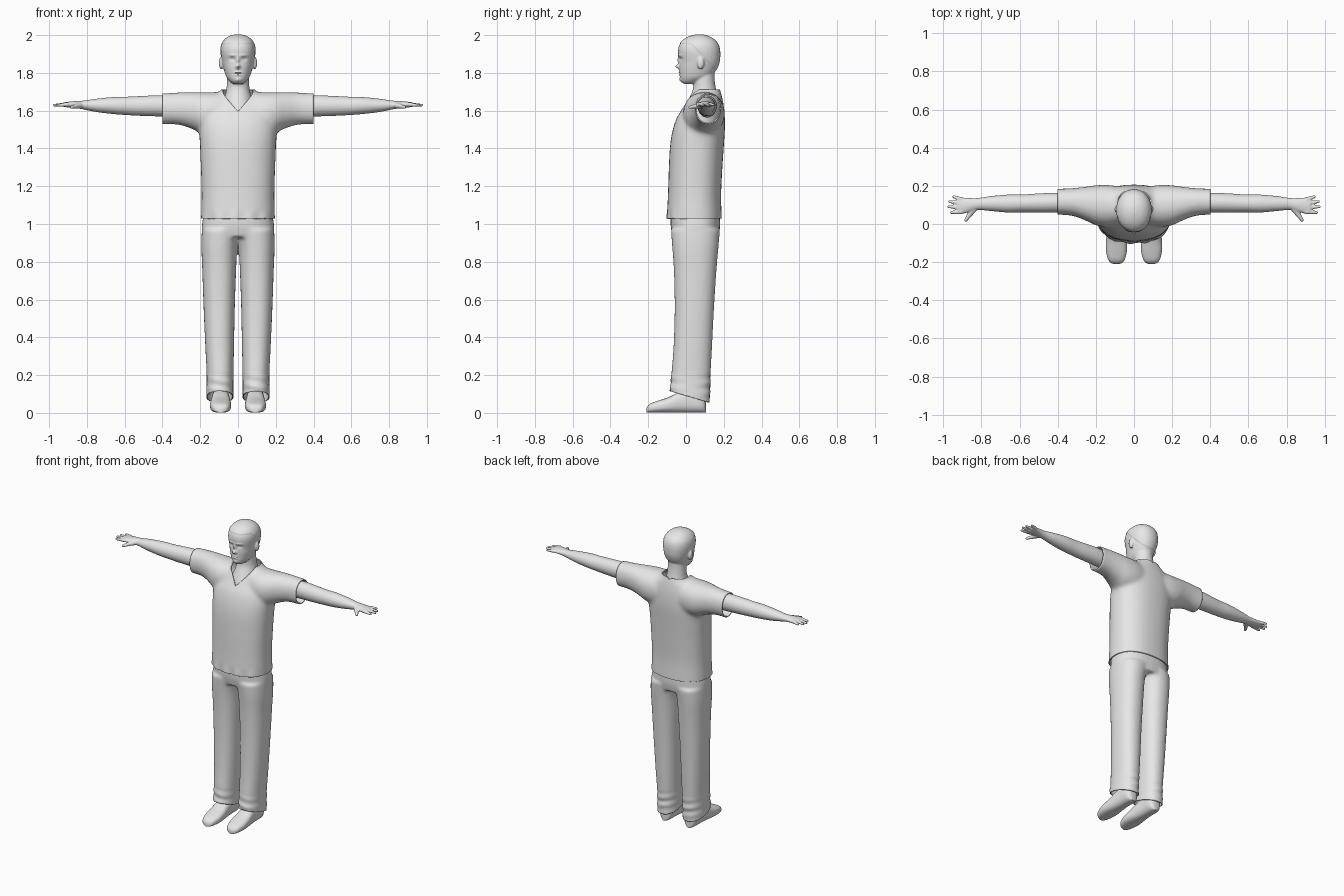
import bpy, bmesh, math
from mathutils import Vector, Matrix

if "Cube" in bpy.data.objects:
    bpy.data.objects.remove(bpy.data.objects["Cube"])

grey = bpy.data.materials.new("plain grey")
grey.diffuse_color = (0.8, 0.8, 0.8, 1)
grey.use_nodes = True
grey.node_tree.nodes["Principled BSDF"].inputs["Base Color"].default_value = grey.diffuse_color


def smooth_rings(rings, steps=4):
    """Catmull-Rom interpolation between cross-sections."""
    out = []
    for i in range(len(rings) - 1):
        a, b, c, d = (Vector(rings[min(max(k, 0), len(rings) - 1)]) for k in (i - 1, i, i + 1, i + 2))
        for s in range(steps):
            t = s / steps
            out.append(0.5 * (2 * b + (c - a) * t + (2 * a - 5 * b + 4 * c - d) * t ** 2
                              + (3 * b - a - 3 * c + d) * t ** 3))
    return out + [Vector(rings[-1])]


def loft(bm, rings, axis, power=2.0, side=1, n=32):
    """Closed tube; each ring is (t, u, v, radius u, radius v) along the axis."""
    loops = []
    for t, u, v, ru, rv in smooth_rings([tuple(r) for r in rings]):
        loop = []
        for k in range(n):
            c, s = math.cos(2 * math.pi * k / n), math.sin(2 * math.pi * k / n)
            p = u + math.copysign(abs(c) ** (2 / power), c) * max(ru, 0.001)
            q = v + math.copysign(abs(s) ** (2 / power), s) * max(rv, 0.001)
            x, y, z = {'x': (t, p, q), 'y': (p, t, q), 'z': (p, q, t)}[axis]
            loop.append(bm.verts.new((x * side, y, z)))
        loops.append(loop)
    for a, b in zip(loops, loops[1:]):
        for k in range(n):
            bm.faces.new((a[k], a[(k + 1) % n], b[(k + 1) % n], b[k]))
    bm.faces.new(loops[0])
    bm.faces.new(loops[-1])


def ball(bm, centre, size):
    m = Matrix.Translation(centre) @ Matrix.Diagonal((*size, 1))
    bmesh.ops.create_uvsphere(bm, u_segments=20, v_segments=12, radius=1, matrix=m)


def finger(bm, a, b, r0, r1, side):
    a, b = Vector(a), Vector(b)
    for k in range(13):
        p, r = a.lerp(b, k / 12), r0 + (r1 - r0) * k / 12
        ball(bm, (p.x * side, p.y, p.z), (r, r, r * 0.9))


def fuse(bm, voxel, rounds):
    """Melt overlapping solids into one skin and return it as a bmesh."""
    bmesh.ops.recalc_face_normals(bm, faces=bm.faces)
    me = bpy.data.meshes.new("raw")
    bm.to_mesh(me)
    bm.free()
    ob = bpy.data.objects.new("raw", me)
    bpy.context.collection.objects.link(ob)
    mod = ob.modifiers.new("fuse", 'REMESH')
    mod.mode, mod.voxel_size = 'VOXEL', voxel
    mod = ob.modifiers.new("soften", 'SMOOTH')
    mod.factor, mod.iterations = 0.5, rounds
    ev = ob.evaluated_get(bpy.context.evaluated_depsgraph_get())
    out = bmesh.new()
    out.from_mesh(ev.to_mesh())
    ev.to_mesh_clear()
    bpy.data.objects.remove(ob)
    return out


def cut(bm, co, no, clear=True):
    geom = bm.verts[:] + bm.edges[:] + bm.faces[:]
    bmesh.ops.bisect_plane(bm, geom=geom, dist=1e-6, plane_co=co, plane_no=no, clear_outer=clear)


def finish(bm, name, thickness=0):
    bmesh.ops.recalc_face_normals(bm, faces=bm.faces)
    me = bpy.data.meshes.new(name)
    bm.to_mesh(me)
    bm.free()
    me.materials.append(grey)
    ob = bpy.data.objects.new(name, me)
    bpy.context.collection.objects.link(ob)
    bpy.ops.object.select_all(action='DESELECT')
    ob.select_set(True)
    bpy.context.view_layer.objects.active = ob
    bpy.ops.object.shade_smooth_by_angle(angle=math.radians(50))
    if thickness:
        mod = ob.modifiers.new("cloth", 'SOLIDIFY')
        mod.thickness, mod.offset = thickness, -1
    return ob


def spans(rows):
    """(z, front, back, half width) -> centred ring."""
    return [(z, 0, (f + b) / 2, w, (b - f) / 2) for z, f, b, w in rows]


# Head, neck and ears
bm = bmesh.new()
loft(bm, spans([(1.742, -.012, .05, .026), (1.755, -.026, .09, .043), (1.775, -.032, .13, .06),
                (1.80, -.034, .15, .07), (1.83, -.036, .166, .078), (1.86, -.035, .176, .084),
                (1.89, -.040, .179, .089), (1.92, -.042, .178, .091), (1.95, -.034, .17, .086),
                (1.975, -.012, .15, .07), (1.992, .02, .12, .046), (2.001, .055, .09, .015)]), 'z', 2.15)
loft(bm, spans([(1.52, -.035, .17, .10), (1.60, -.015, .18, .095), (1.66, .013, .175, .075),
                (1.71, .036, .16, .062), (1.76, .038, .152, .058), (1.82, .035, .15, .055)]), 'z')
for s in (1, -1):
    ball(bm, (s * .088, .078, 1.852), (.014, .019, .033))
bm = fuse(bm, 0.005, 4)
# Face relief: (x, z, spread x, spread z, outward amount)
relief = [(0, 1.866, .008, .018, .010), (0, 1.834, .011, .011, .021), (.032, 1.873, .014, .009, -.010),
          (.032, 1.872, .008, .005, .004), (.03, 1.893, .022, .006, .005), (0, 1.803, .019, .004, .006),
          (0, 1.797, .02, .002, -.004), (0, 1.790, .016, .004, .006), (0, 1.763, .017, .011, .006)]
for v in bm.verts:
    if v.co.y < .03 and v.co.z > 1.74:
        for x, z, sx, sz, amount in relief:
            v.co.y -= amount * math.exp(-((abs(v.co.x) - x) / sx) ** 2 - ((v.co.z - z) / sz) ** 2)
# Short hair, raised slightly behind the hairline
bm.normal_update()
for v in bm.verts:
    c = v.co
    line = 1.955 if c.y < .03 else 1.955 - (c.y - .03) * 1.1
    if c.z > max(line, 1.80):
        v.co += v.normal * .003
finish(bm, "head_and_neck")

# Bare arms with hands
for s, name in ((1, "left_arm"), (-1, "right_arm")):
    bm = bmesh.new()
    loft(bm, [(.26, .112, 1.615, .048, .052), (.40, .112, 1.625, .052, .056), (.50, .110, 1.625, .050, .053),
              (.58, .108, 1.625, .047, .049), (.66, .107, 1.627, .047, .045), (.75, .107, 1.628, .039, .035),
              (.82, .105, 1.63, .031, .023), (.86, .10, 1.632, .036, .019), (.90, .096, 1.632, .043, .015),
              (.925, .096, 1.632, .040, .012)], 'x', side=s)
    for y0, tip in ((.129, (.945, .143, 1.632)), (.108, (.968, .118, 1.63)),
                    (.086, (.973, .091, 1.629)), (.064, (.958, .060, 1.628))):
        finger(bm, (.905, y0, 1.633), tip, .0125, .008, s)
    finger(bm, (.838, .082, 1.628), (.882, .020, 1.618), .018, .009, s)
    finish(fuse(bm, 0.0045, 3), name)

# Short-sleeved shirt with a V neck
bm = bmesh.new()
loft(bm, spans([(.98, -.103, .19, .196), (1.03, -.102, .19, .196), (1.15, -.096, .186, .193),
                (1.30, -.091, .193, .197), (1.42, -.084, .201, .202), (1.50, -.070, .206, .206),
                (1.56, -.050, .206, .20), (1.61, -.020, .202, .185), (1.65, .003, .196, .16),
                (1.685, .018, .188, .122), (1.705, .025, .182, .092), (1.75, .03, .17, .075)]), 'z', 2.35)
for s in (1, -1):
    loft(bm, [(.06, .095, 1.585, .10, .115), (.14, .095, 1.585, .11, .113), (.20, .098, 1.59, .105, .108),
              (.25, .106, 1.602, .090, .096), (.32, .115, 1.611, .073, .085), (.40, .117, 1.61, .068, .082),
              (.44, .117, 1.61, .068, .082)], 'x', 2.15, s)
bm = fuse(bm, 0.011, 10)
for v in bm.verts:  # gathers above the hem
    fade = max(0, 1 - abs(v.co.z - 1.03) / .05)
    if v.co.y < 0:
        v.co.y += .004 * fade * math.sin(v.co.x * 75)
cut(bm, (0, 0, 1.028), (0, 0, -1))
cut(bm, (0, 0, 1.712), (0, 0, 1))
for s in (1, -1):
    cut(bm, (s * .4, 0, 0), (s, 0, 0))
    cut(bm, (0, -.03, 1.595), (s * -.8, -.5, 1), clear=False)


def in_neckline(f):
    c = f.calc_center_median()
    return c.z - 1.595 - .8 * abs(c.x) - .5 * (c.y + .03) > 0


bmesh.ops.delete(bm, geom=[f for f in bm.faces if in_neckline(f)], context='FACES')
finish(bm, "shirt", 0.007)

# Trousers
bm = bmesh.new()
loft(bm, spans([(.93, -.070, .172, .186), (.98, -.080, .18, .192), (1.03, -.082, .18, .186),
                (1.10, -.08, .175, .18)]), 'z', 2.4)
legs = [(0, .02, .168, -.09, .125), (.08, .024, .168, -.087, .126), (.20, .024, .166, -.078, .13),
        (.35, .021, .173, -.066, .138), (.55, .017, .182, -.060, .148), (.75, .010, .189, -.064, .161),
        (.88, .003, .194, -.073, .172), (.97, -.02, .192, -.080, .18)]
for s in (1, -1):
    loft(bm, [(z, (i + o) / 2, (f + b) / 2, (o - i) / 2, (b - f) / 2) for z, i, o, f, b in legs],
         'z', 2.25, s)
bm = fuse(bm, 0.009, 6)
for v in bm.verts:  # folds around the cuffs
    fade = max(0, 1 - abs(v.co.z - .14) / .09)
    v.co.y += .004 * fade * math.sin(v.co.z * 110 + v.co.x * 20)
cut(bm, (0, -.085, .115), (0, -.29, -1))
finish(bm, "trousers", 0.006)

# Shoes
for s, name in ((1, "left_shoe"), (-1, "right_shoe")):
    bm = bmesh.new()
    rows = [(-.21, .012, .022), (-.203, .030, .036), (-.185, .044, .050), (-.14, .055, .066), (-.09, .055, .083),
            (-.04, .050, .108), (.02, .046, .13), (.07, .045, .13), (.095, .037, .12), (.105, .02, .10)]
    loft(bm, [(y, .092, h / 2 + .001, w, h / 2) for y, w, h in rows], 'y', 2.6, s)
    for v in bm.verts:
        v.co.z = max(v.co.z, 0)
    finish(bm, name)
